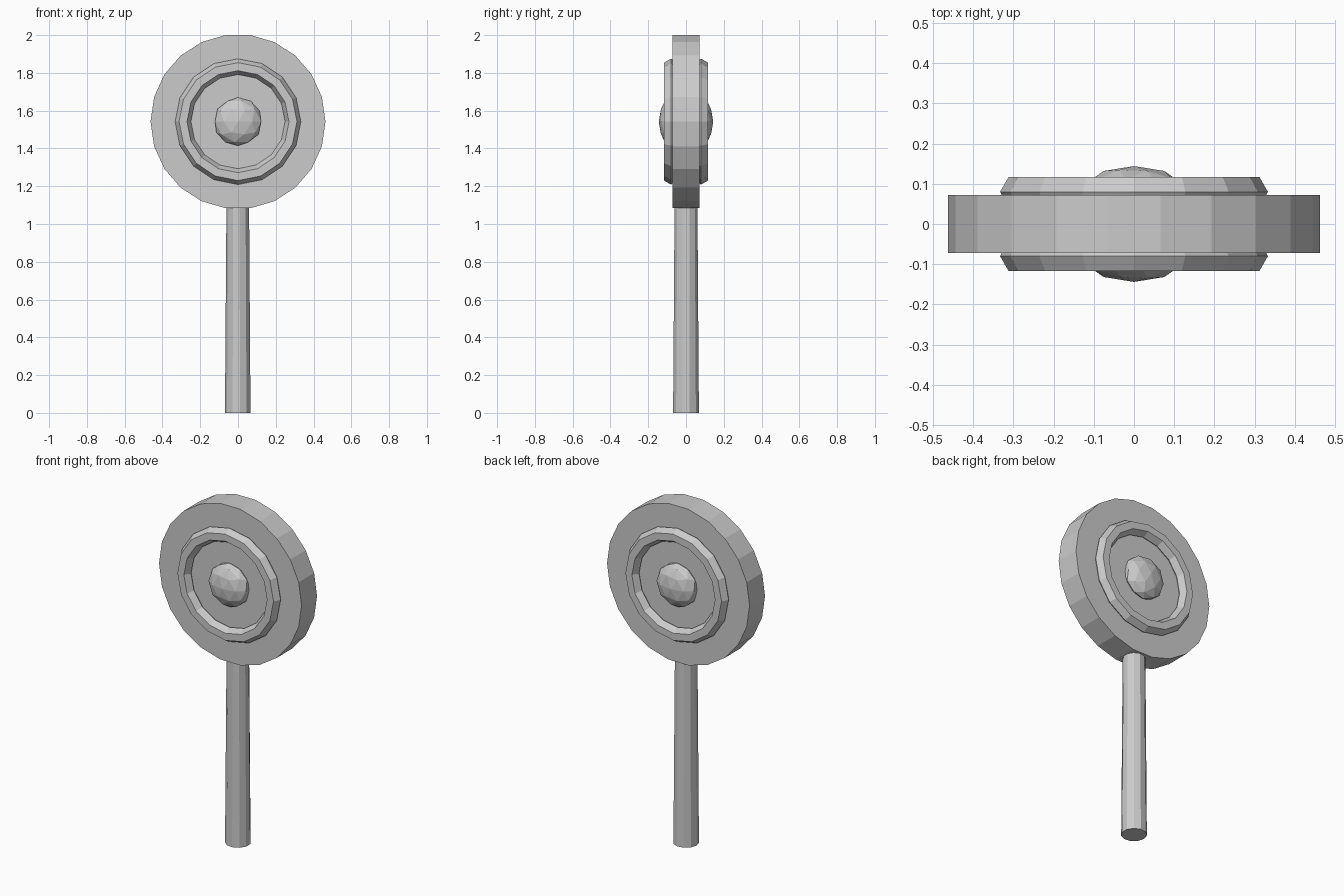
import bpy
from math import pi

cube = bpy.data.objects.get("Cube")
if cube:
    bpy.data.objects.remove(cube, do_unlink=True)

HUB_Z = 1.542       # height of the disc centre
FACE_Y = 0.08       # depth of the ring and boss centres

grey = bpy.data.materials.new("plain_grey")
grey.use_nodes = True
grey.diffuse_color = (0.6, 0.6, 0.6, 1)
grey.node_tree.nodes["Principled BSDF"].inputs["Base Color"].default_value = (0.6, 0.6, 0.6, 1)


def finish(name):
    obj = bpy.context.object
    obj.name = name
    obj.data.materials.append(grey)
    bpy.ops.object.shade_flat()
    return obj


# Tapered pole, one corner pointing to -x
bpy.ops.mesh.primitive_cone_add(vertices=11, radius1=0.069, radius2=0.061,
                                depth=1.12, location=(0, 0, 0.56), rotation=(0, 0, pi / 2))
finish("pole")

# Thick upright disc with corners on the x axis
bpy.ops.mesh.primitive_cylinder_add(vertices=22, radius=0.463, depth=0.143,
                                    location=(0, 0, HUB_Z), rotation=(pi / 2, pi / 2, 0))
finish("disc")

# Raised hexagonal-section ring and flattened boss on each face
for side, sign, turn in (("front", -1, 0), ("back", 1, pi)):
    spot = (0, sign * FACE_Y, HUB_Z)
    bpy.ops.mesh.primitive_torus_add(major_segments=16, minor_segments=6,
                                     major_radius=0.291, minor_radius=0.042,
                                     location=spot, rotation=(pi / 2, 0, turn))
    finish(side + "_ring")

    bpy.ops.mesh.primitive_ico_sphere_add(subdivisions=2, radius=0.128,
                                          location=spot, rotation=(0, 0, turn))
    finish(side + "_boss").scale.y = 0.5
